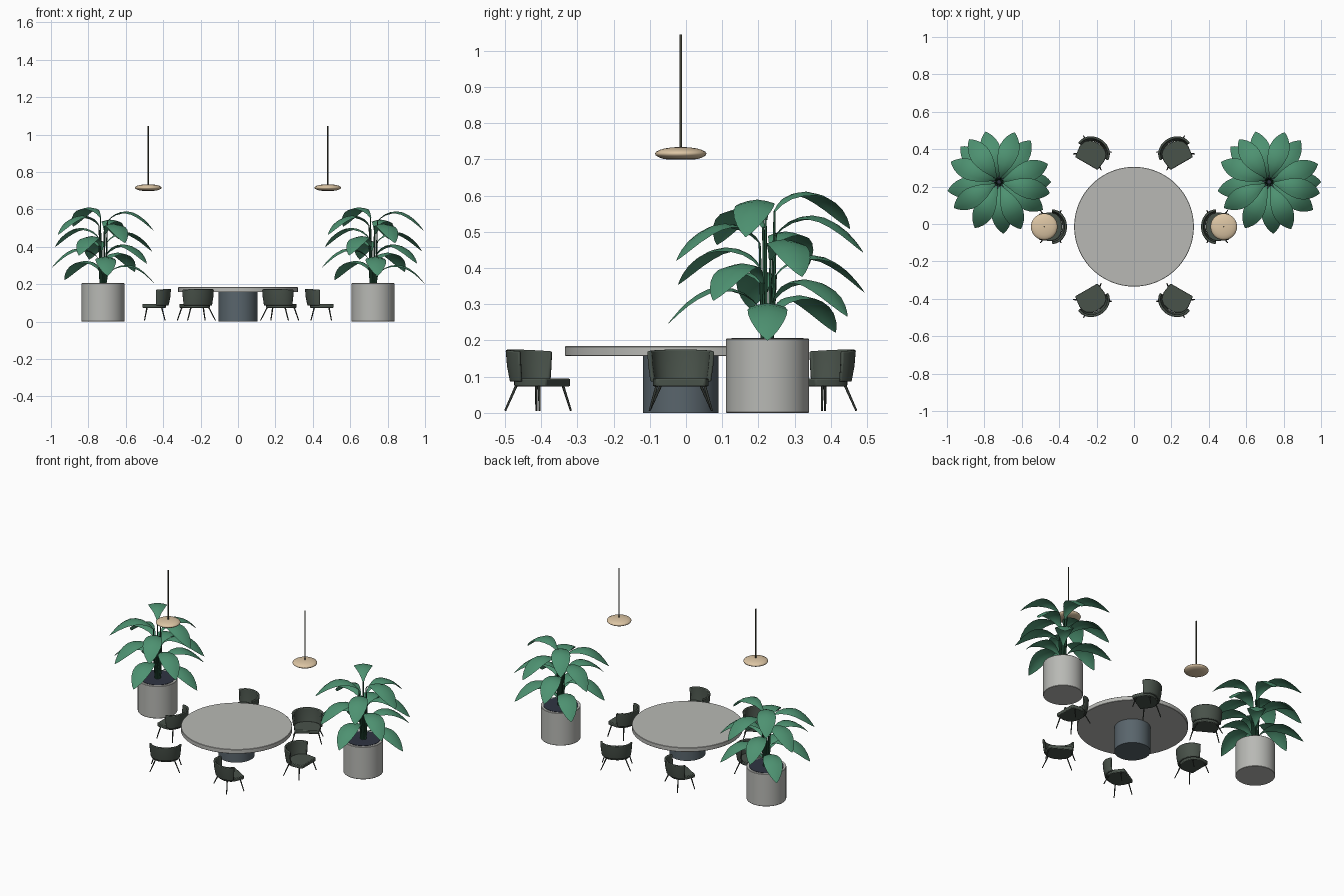
import bpy, bmesh, math
from mathutils import Vector, Matrix

if "Cube" in bpy.data.objects:
    bpy.data.objects.remove(bpy.data.objects["Cube"])


def material(name, r, g, b):
    m = bpy.data.materials.new(name)
    m.diffuse_color = (r, g, b, 1)
    m.use_nodes = True
    m.node_tree.nodes["Principled BSDF"].inputs["Base Color"].default_value = m.diffuse_color
    return m


STONE = material("light grey stone", 0.48, 0.485, 0.46)
SLATE = material("slate grey", 0.10, 0.13, 0.15)
FABRIC = material("dark green fabric", 0.066, 0.084, 0.068)
LEG = material("dark metal", 0.03, 0.036, 0.03)
LEAF = material("leaf green", 0.075, 0.285, 0.165)
STEM = material("stem green", 0.02, 0.085, 0.045)
SOIL = material("dark soil", 0.028, 0.035, 0.055)
SHADE = material("warm beige", 0.72, 0.56, 0.37)
CORD = material("cord olive", 0.06, 0.06, 0.04)

CY = -0.0145  # centre of the table group in y


def make(name, verts, faces, mat, matrix=None, bevel=0, angle=35):
    me = bpy.data.meshes.new(name)
    me.from_pydata([tuple(v) for v in verts], [], faces)
    bm = bmesh.new()
    bm.from_mesh(me)
    bmesh.ops.recalc_face_normals(bm, faces=bm.faces)
    bm.to_mesh(me)
    bm.free()
    me.materials.append(mat)
    ob = bpy.data.objects.new(name, me)
    bpy.context.collection.objects.link(ob)
    if matrix:
        ob.matrix_world = matrix
    if bevel:
        mod = ob.modifiers.new("bevel", 'BEVEL')
        mod.width, mod.segments, mod.limit_method = bevel, 2, 'ANGLE'
        mod.angle_limit = math.radians(50)
    bpy.ops.object.select_all(action='DESELECT')
    ob.select_set(True)
    bpy.context.view_layer.objects.active = ob
    bpy.ops.object.shade_smooth_by_angle(angle=math.radians(angle))
    return ob


def lathe(name, profile, x, y, mat, n=64, angle=35):
    """Revolve (radius, z) points and cap both ends."""
    verts = [(r * math.cos(2 * math.pi * k / n), r * math.sin(2 * math.pi * k / n), z)
             for r, z in profile for k in range(n)]
    faces = [(i * n + k, i * n + (k + 1) % n, (i + 1) * n + (k + 1) % n, (i + 1) * n + k)
             for i in range(len(profile) - 1) for k in range(n)]
    last = (len(profile) - 1) * n
    faces += [list(range(n)), list(range(last, last + n))]
    return make(name, verts, faces, mat, Matrix.Translation((x, y, 0)), 0, angle)


def rod(name, a, b, ra, rb, mat, matrix, n=10):
    """Tapered rod between two points."""
    a, b = Vector(a), Vector(b)
    q = (b - a).to_track_quat('Z', 'Y')
    ring = [(math.cos(2 * math.pi * k / n), math.sin(2 * math.pi * k / n)) for k in range(n)]
    verts = [a + q @ Vector((c * ra, s * ra, 0)) for c, s in ring]
    verts += [b + q @ Vector((c * rb, s * rb, 0)) for c, s in ring]
    faces = [(k, (k + 1) % n, n + (k + 1) % n, n + k) for k in range(n)]
    faces += [list(range(n)), list(range(n, 2 * n))]
    return make(name, verts, faces, mat, matrix, 0, 50)


# Table
lathe("table_pedestal", [(0.104, 0), (0.104, 0.157)], 0, CY, SLATE)
lathe("table_top", [(0.318, 0.157), (0.32, 0.159), (0.32, 0.182), (0.318, 0.184)], 0, CY, STONE, 96)


# Chairs: local +x is the facing direction
def chair(tag, mw):
    # seat: straight front, rounded back
    half = [(0.06, 0.066), (0.055, 0.07), (0.0, 0.077), (-0.025, 0.073),
            (-0.045, 0.06), (-0.058, 0.04), (-0.065, 0.015)]
    outline = half + [(x, -y) for x, y in reversed(half)]
    n = len(outline)
    verts = [(x, y, z) for z in (0.073, 0.095) for x, y in outline]
    faces = [(k, (k + 1) % n, n + (k + 1) % n, n + k) for k in range(n)]
    faces += [list(range(n)), list(range(n, 2 * n))]
    make("seat_" + tag, verts, faces, FABRIC, mw, 0.004)

    # wraparound back, leaning outward toward the top
    steps, th = 28, 0.013
    verts, faces = [], []
    for k in range(steps + 1):
        t = math.pi / 2 + math.pi * k / steps
        c, s = math.cos(t), math.sin(t)
        top = 0.170 + 0.005 * -c
        for z, a, b in ((0.086, 0.084, 0.067), (0.13, 0.090, 0.076), (top, 0.093, 0.080),
                        (top, 0.093 - th, 0.080 - th), (0.13, 0.090 - th, 0.076 - th),
                        (0.086, 0.084 - th, 0.067 - th)):
            verts.append((-0.012 + b * c, a * s, z))
    for k in range(steps):
        for j in range(6):
            faces.append((k * 6 + j, k * 6 + (j + 1) % 6, k * 6 + 6 + (j + 1) % 6, k * 6 + 6 + j))
    faces += [list(range(6)), list(range(steps * 6, steps * 6 + 6))]
    make("backrest_" + tag, verts, faces, FABRIC, mw, 0.004)

    # splayed legs
    for sx, x0, x1 in (("front", 0.036, 0.050), ("rear", -0.042, -0.060)):
        for sy in (1, -1):
            rod(f"{sx}_leg_{tag}_{'left' if sy > 0 else 'right'}", (x1, sy * 0.086, 0.006),
                (x0, sy * 0.066 if sx == "front" else sy * 0.055, 0.076), 0.0028, 0.0038, LEG, mw)


for i in range(6):
    a = math.radians(60 * i)
    place = Matrix.Translation((0.45 * math.cos(a), CY + 0.45 * math.sin(a), 0))
    chair(str(i + 1), place @ Matrix.Rotation(-a, 4, 'Z'))

# Leaf midrib: distance from the centre, height above the tip, half width
RIB = [(0.022, 0.047, 0.004), (0.04, 0.068, 0.012), (0.065, 0.087, 0.024), (0.095, 0.099, 0.038),
       (0.13, 0.103, 0.049), (0.165, 0.097, 0.055), (0.195, 0.082, 0.053), (0.222, 0.062, 0.045),
       (0.247, 0.037, 0.031), (0.265, 0.016, 0.016), (0.278, 0.0, 0.001)]


def plant(tag, x, y):
    lathe("planter_" + tag, [(0.113, 0), (0.1145, 0.002), (0.1145, 0.203), (0.113, 0.205)], x, y, STONE)
    lathe("soil_" + tag, [(0.1, 0.19), (0.1, 0.207)], x, y, SOIL, 48)
    for i in range(15):
        mw = Matrix.Translation((x, y, 0)) @ Matrix.Rotation(math.radians(137.5 * i), 4, 'Z')
        tip = 0.2 + 0.022 * i
        cols = (-1, -0.55, 0, 0.55, 1)
        verts = [(r, w * u, tip + dz - 0.22 * w * abs(u) ** 1.6) for r, dz, w in RIB for u in cols]
        faces = [(k * 5 + j, k * 5 + j + 1, k * 5 + j + 6, k * 5 + j + 5)
                 for k in range(len(RIB) - 1) for j in range(4)]
        make(f"leaf_{tag}_{i + 1}", verts, faces, LEAF, mw, 0, 60)
        rod(f"stem_{tag}_{i + 1}", (0.014, 0, 0.2), (0.024, 0, tip + 0.049), 0.0045, 0.003, STEM, mw, 8)


plant("left", -0.722, 0.225)
plant("right", 0.722, 0.225)

# Pendant lamps
for tag, x in (("left", -0.48), ("right", 0.48)):
    lathe("lamp_shade_" + tag, [(0.03, 0.699), (0.048, 0.701), (0.061, 0.706), (0.069, 0.711),
                                (0.071, 0.716), (0.068, 0.721), (0.059, 0.726), (0.045, 0.730),
                                (0.025, 0.733), (0.006, 0.734)], x, CY, SHADE, 48, 60)
    lathe("lamp_cord_" + tag, [(0.0035, 0.73), (0.0035, 1.045)], x, CY, CORD, 12, 50)
